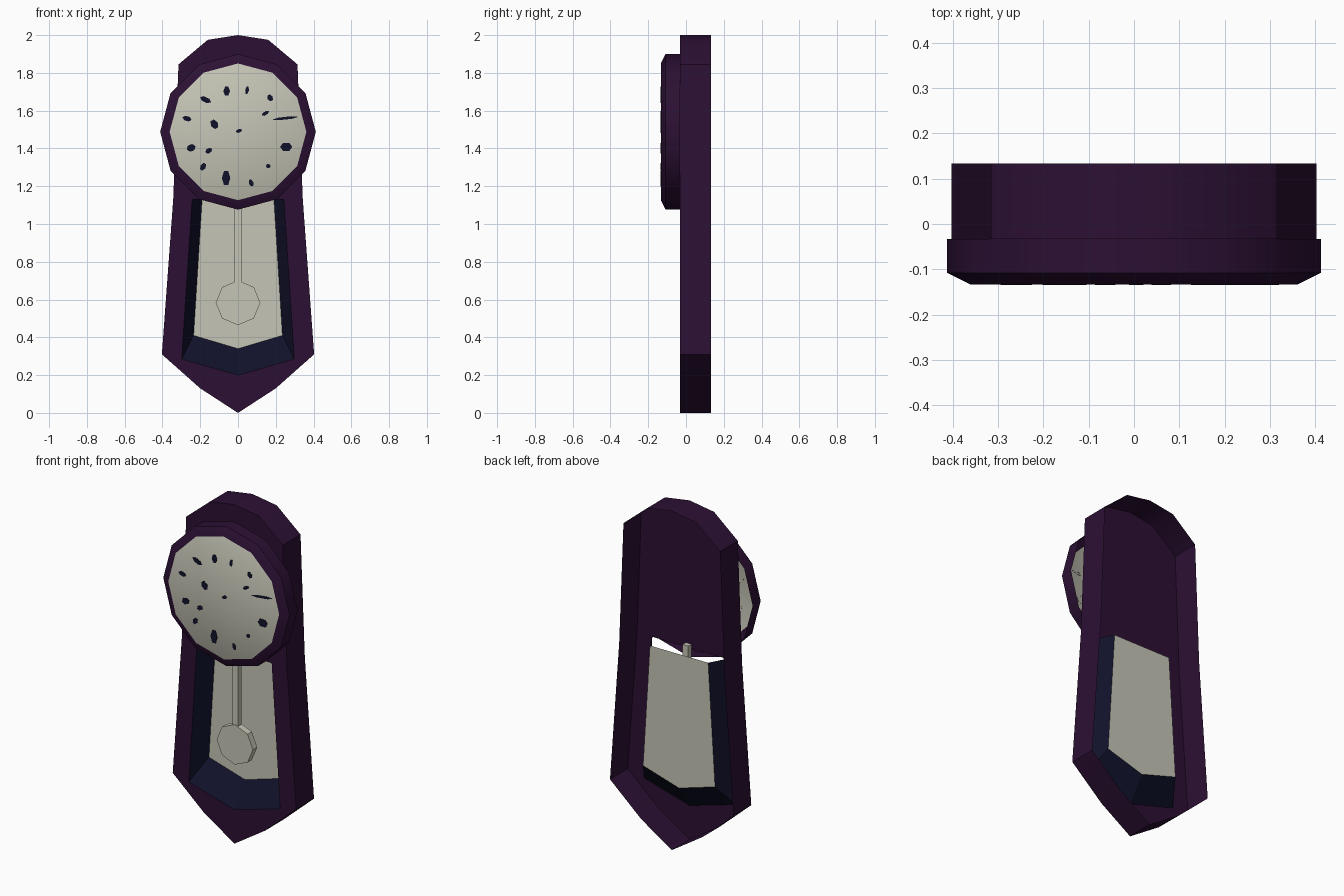
import bpy, bmesh, math

if "Cube" in bpy.data.objects:
    bpy.data.objects.remove(bpy.data.objects["Cube"])

FRONT, BACK, NOSE = -0.033, 0.133, -0.133
FACE_Z = 1.488


def material(name, rgb):
    m = bpy.data.materials.new(name)
    m.diffuse_color = (*rgb, 1)
    m.use_nodes = True
    m.node_tree.nodes["Principled BSDF"].inputs["Base Color"].default_value = m.diffuse_color
    return m


PURPLE = material("dark purple", (0.025, 0.0052, 0.034))
NAVY = material("dark navy", (0.0052, 0.0056, 0.023))
CREAM = material("pale cream", (0.56, 0.56, 0.47))


def finish(name, bm, mats, smooth=False):
    bmesh.ops.remove_doubles(bm, verts=bm.verts, dist=1e-4)
    bmesh.ops.recalc_face_normals(bm, faces=bm.faces)
    mesh = bpy.data.meshes.new(name)
    bm.to_mesh(mesh)
    bm.free()
    for m in mats:
        mesh.materials.append(m)
    ob = bpy.data.objects.new(name, mesh)
    bpy.context.collection.objects.link(ob)
    if smooth:
        bpy.ops.object.select_all(action='DESELECT')
        ob.select_set(True)
        bpy.context.view_layer.objects.active = ob
        bpy.ops.object.shade_smooth_by_angle(angle=math.radians(35))
    return ob


def face(bm, pts):
    return bm.faces.new([bm.verts.new(p) for p in pts])


def both_sides(bm, pts):
    """Face on the right half plus its mirror image."""
    face(bm, pts)
    face(bm, [(-x, y, z) for x, y, z in reversed(pts)])


def at(pts, y):
    return [(x, y, z) for x, z in pts]


def ring(n, r, y, cz, start=0.0):
    return [(r * math.cos(start + math.tau * i / n), y,
             cz + r * math.sin(start + math.tau * i / n)) for i in range(n)]


def loft(bm, rings):
    n = len(rings[0])
    for a, b in zip(rings, rings[1:]):
        for i in range(n):
            j = (i + 1) % n
            face(bm, [a[i], a[j], b[j], b[i]])


# Right half profiles (x, z)
outline = [(0, 2.0), (0.16, 1.975), (0.315, 1.845), (0.343, 1.13),
           (0.403, 0.31), (0.2, 0.13), (0, 0)]
opening = [(0.243, 1.13), (0.298, 0.285), (0, 0.20)]
panel = [(0.19, 1.13), (0.235, 0.41), (0, 0.34)]

# Case: open-backed shell with a window in its front
bm = bmesh.new()
for a, b in zip(outline, outline[1:]):
    both_sides(bm, at([a, b], FRONT) + at([b, a], BACK))
both_sides(bm, at(outline[:4] + [opening[0], (0, 1.13)], FRONT))
both_sides(bm, at([outline[3], outline[4], opening[1], opening[0]], FRONT))
both_sides(bm, at(outline[4:] + [opening[2], opening[1]], FRONT))
finish("case", bm, [PURPLE], True)

# Sloping window walls, open at the top
bm = bmesh.new()
for i in range(2):
    both_sides(bm, at(opening[i:i + 2], FRONT) + at([panel[i + 1], panel[i]], 0.065))
finish("window_walls", bm, [NAVY])

# Panel behind the pendulum
bm = bmesh.new()
both_sides(bm, at([(0, 1.13)] + panel, 0.065))
finish("window_back_panel", bm, [CREAM])

# Dial housing: twelve-sided cup, open at the back
bm = bmesh.new()
rim = ring(12, 0.362, NOSE, FACE_Z)
loft(bm, [ring(12, 0.412, FRONT, FACE_Z), ring(12, 0.412, -0.108, FACE_Z), rim])
face(bm, rim).material_index = 1
finish("dial_housing", bm, [PURPLE, CREAM], True)

# Pendulum bob and rod
bm = bmesh.new()
bob = [ring(8, 0.118, y, 0.583, math.pi / 8 * 2) for y in (-0.03, 0.01)]
loft(bm, bob)
face(bm, bob[0])
face(bm, bob[1])
finish("pendulum_bob", bm, [CREAM])

bm = bmesh.new()
rod = [[(-0.018, y, 0.68), (0.018, y, 0.68), (0.018, y, 1.16), (-0.018, y, 1.16)]
       for y in (-0.025, 0.005)]
loft(bm, rod)
face(bm, rod[0])
face(bm, rod[1])
finish("pendulum_rod", bm, [CREAM])

# Dial marks and hands: (x, z from dial centre, width, height, tilt in degrees)
marks = [(-0.06, 0.215, 0.035, 0.055, 0), (0.048, 0.22, 0.02, 0.045, -10),
         (0.17, 0.18, 0.03, 0.04, 30), (0.255, -0.08, 0.065, 0.05, 0),
         (0.16, -0.182, 0.025, 0.025, 0), (0.069, -0.27, 0.025, 0.042, 20),
         (-0.063, -0.245, 0.045, 0.085, 0), (-0.185, -0.185, 0.03, 0.045, -30),
         (-0.248, -0.085, 0.05, 0.04, 20), (-0.27, 0.07, 0.05, 0.028, -15),
         (-0.172, 0.17, 0.065, 0.03, -25), (-0.125, 0.04, 0.04, 0.055, 30),
         (0.145, 0.098, 0.045, 0.02, 30), (0.25, 0.072, 0.14, 0.016, 6),
         (0.005, 0.005, 0.035, 0.02, 20), (-0.155, -0.1, 0.04, 0.028, 30)]
bm = bmesh.new()
for x, z, w, h, tilt in marks:
    c, s = math.cos(math.radians(tilt)), math.sin(math.radians(tilt))
    layers = []
    for y in (NOSE - 0.002, NOSE + 0.001):
        layers.append([(x + c * u - s * v, y, FACE_Z + z + s * u + c * v)
                       for u, _, v in [(w / 2 * p[0], 0, h / 2 * p[2])
                                       for p in ring(6, 1, 0, 0)]])
    loft(bm, layers)
    face(bm, layers[0])
finish("dial_marks", bm, [NAVY])
